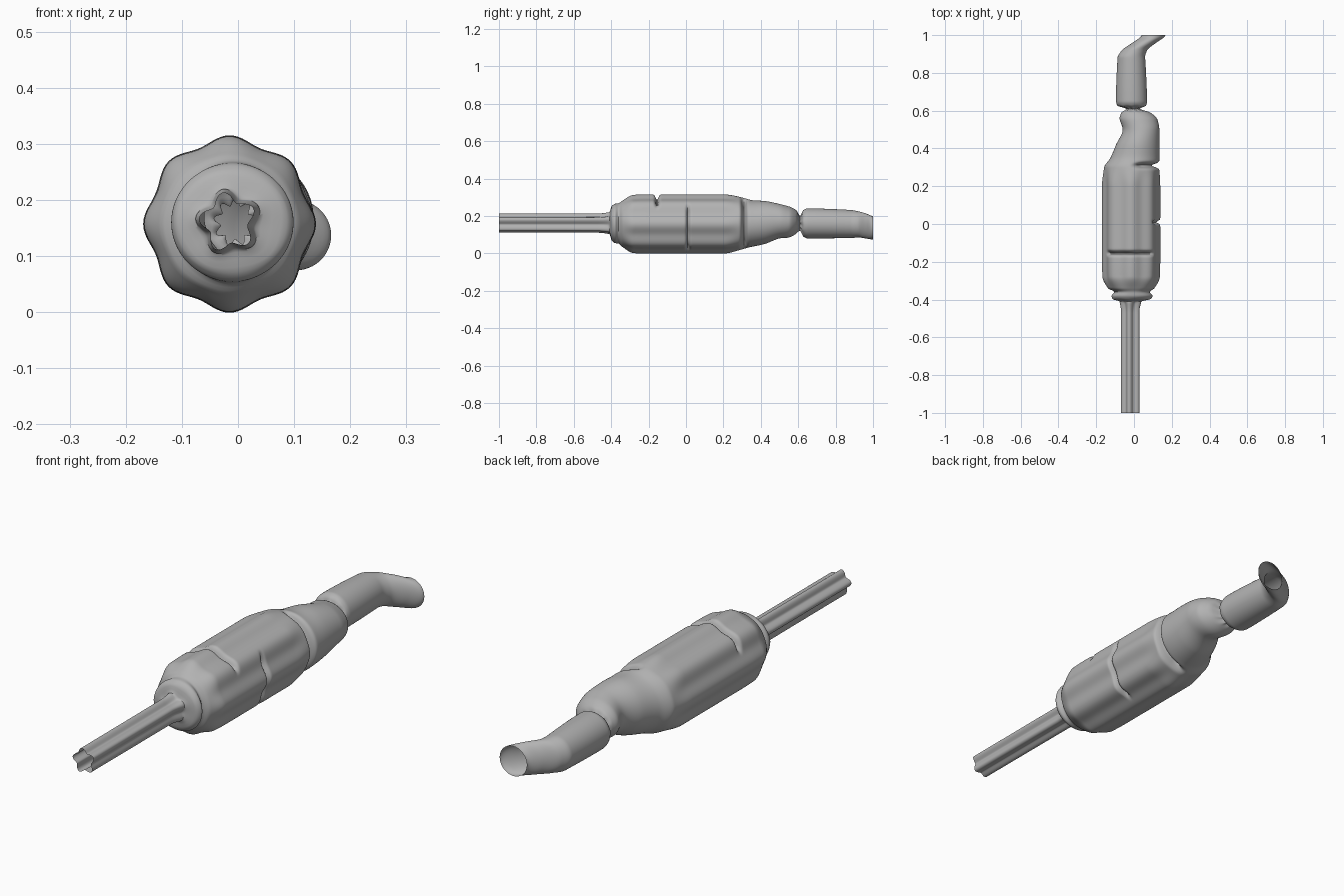
import bpy, bmesh, math

cube = bpy.data.objects.get("Cube")
if cube:
    bpy.data.objects.remove(cube, do_unlink=True)

SIDES = 120
ROW_STEP = 0.006

# Stations along the tube: y, centre x, centre z, half width, half height
STATIONS = [
    (-1, -.018, .16, .043, .045),
    (-.47, -.018, .16, .043, .046),
    (-.41, -.016, .16, .054, .054),
    (-.398, -.012, .16, .1, .09),
    (-.38, -.01, .16, .109, .105),
    (-.36, -.01, .16, .094, .108),
    (-.34, -.015, .158, .122, .123),
    (-.28, -.015, .157, .146, .15),
    (-.2, -.015, .157, .148, .152),
    (.2, -.015, .157, .148, .152),
    (.3, -.012, .16, .145, .138),
    (.35, .005, .16, .13, .125),
    (.42, .02, .165, .115, .115),
    (.5, .037, .172, .097, .092),
    (.55, .025, .168, .1, .083),
    (.59, .01, .168, .077, .062),
    (.61, -.005, .16, .032, .036),
    (.627, -.012, .16, .076, .07),
    (.65, -.013, .16, .082, .08),
    (.88, -.014, .157, .073, .075),
    (.92, .003, .155, .067, .07),
    (.96, .055, .147, .063, .067),
    (1, .103, .137, .063, .0625),
]

# Partial pinches: y, direction in degrees, half span, depth, width
PINCHES = [
    (-.155, 95, 65, .03, .01),
    (.01, -15, 62, .022, .008),
    (.31, 0, 95, .04, .012),
]


def ramp(a, b, t):
    t = min(max((t - a) / (b - a), 0), 1)
    return t * t * (3 - 2 * t)


def slope(k, c):
    """Tangent at a station that never overshoots."""
    if k == 0 or k == len(STATIONS) - 1:
        return 0
    p, q, r = STATIONS[k - 1:k + 2]
    d0 = (q[c] - p[c]) / (q[0] - p[0])
    d1 = (r[c] - q[c]) / (r[0] - q[0])
    return 2 * d0 * d1 / (d0 + d1) if d0 * d1 > 0 else 0


def blend(k, t):
    """Smooth section between station k and the next one."""
    p, q = STATIONS[k], STATIONS[k + 1]
    h = q[0] - p[0]
    s = ramp(0, 1, t)
    out = [p[0] + t * h]
    for c in range(1, len(p)):
        out.append(p[c] + s * (q[c] - p[c])
                   + h * t * (1 - t) * ((1 - t) * slope(k, c) - t * slope(k + 1, c)))
    return out


def flutes(y, angle):
    """Lengthwise ridges: five on the stem, eight on the body, nine in the neck."""
    a = angle - math.pi / 2
    stem = .008 * (1 - ramp(-.42, -.39, y))
    body = .006 * ramp(-.36, -.27, y) * (1 - ramp(.2, .33, y))
    neck = .006 * math.exp(-((y - .61) / .012) ** 2)
    return (stem * math.cos(5 * (a - math.radians(10)))
            + body * math.cos(8 * a) + neck * math.cos(9 * a))


def pinch(y, angle):
    total = 0
    for py, heading, span, depth, width in PINCHES:
        off = math.degrees(angle) - heading
        off = abs((off + 180) % 360 - 180)
        total += depth * math.exp(-((y - py) / width) ** 2) * (1 - ramp(span * .65, span, off))
    return total


def add_ring(bm, section):
    y, cx, cz, rx, rz = section
    ring = []
    for j in range(SIDES):
        a = math.tau * j / SIDES
        d = flutes(y, a) - pinch(y, a)
        ring.append(bm.verts.new((cx + (rx + d) * math.cos(a), y, cz + (rz + d) * math.sin(a))))
    return ring


# Sections for the whole open-ended tube
sections = []
for k in range(len(STATIONS) - 1):
    rows = max(4, math.ceil((STATIONS[k + 1][0] - STATIONS[k][0]) / ROW_STEP))
    sections += [blend(k, i / rows) for i in range(rows)]
sections.append(STATIONS[-1])

# Skin the sections
bm = bmesh.new()
rings = [add_ring(bm, s) for s in sections]
for low, high in zip(rings, rings[1:]):
    for j in range(SIDES):
        n = (j + 1) % SIDES
        bm.faces.new((low[j], high[j], high[n], low[n]))
mesh = bpy.data.meshes.new("folded_tube")
bm.to_mesh(mesh)
bm.free()

tube = bpy.data.objects.new("folded_tube", mesh)
bpy.context.collection.objects.link(tube)

# Plain grey surface
grey = bpy.data.materials.new("plain_grey")
grey.use_nodes = True
colour = (.45, .45, .45, 1)
grey.diffuse_color = colour
shader = next(n for n in grey.node_tree.nodes if n.type == "BSDF_PRINCIPLED")
shader.inputs["Base Color"].default_value = colour
mesh.materials.append(grey)

bpy.ops.object.select_all(action="DESELECT")
tube.select_set(True)
bpy.context.view_layer.objects.active = tube
bpy.ops.object.shade_smooth_by_angle(angle=math.radians(50))
